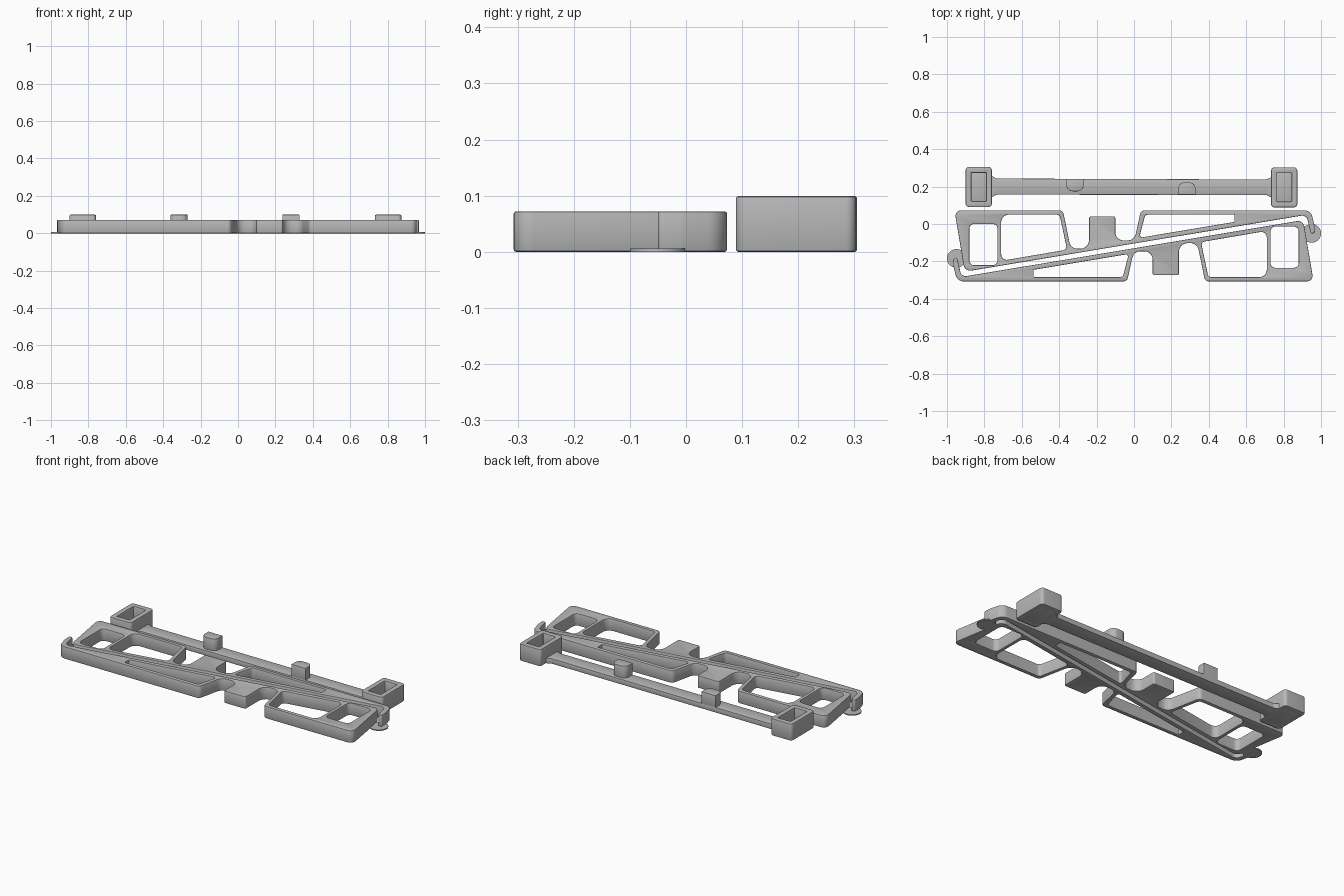
import bpy, math
from mathutils import Vector

cube = bpy.data.objects.get("Cube")
if cube:
    bpy.data.objects.remove(cube, do_unlink=True)

grey = bpy.data.materials.new("plain grey")
grey.use_nodes = True
COLOUR = (0.48, 0.48, 0.48, 1)
grey.diffuse_color = COLOUR
grey.node_tree.nodes["Principled BSDF"].inputs["Base Color"].default_value = COLOUR

CY = -0.117          # centre of the pair of interlocking frames
FRAME_H = 0.072
BOX_H = 0.099


def rounded(corners, steps=8):
    """Turn (x, y, radius) corners into a smooth closed outline."""
    out = []
    n = len(corners)
    for i, (x, y, r) in enumerate(corners):
        p = Vector((x, y))
        a = Vector(corners[i - 1][:2]) - p
        b = Vector(corners[(i + 1) % n][:2]) - p
        if r <= 0:
            out.append(p)
            continue
        half = a.angle(b) / 2
        t = min(r / math.tan(half), a.length * 0.49, b.length * 0.49)
        r = t * math.tan(half)
        a.normalize()
        b.normalize()
        centre = p + (a + b).normalized() * (r / math.sin(half))
        start, end = p + a * t - centre, p + b * t - centre
        sweep = start.angle(end)
        for k in range(steps + 1):
            f = k / steps
            v = (start * math.sin((1 - f) * sweep) + end * math.sin(f * sweep)) / math.sin(sweep)
            out.append(centre + v)
    return out


def rect(x0, x1, y0, y1, r):
    return [(x0, y0, r), (x1, y0, r), (x1, y1, r), (x0, y1, r)]


def plate(name, outlines, z0, z1, bevel=0.004):
    """Extrude an outline with optional holes, with softened rims."""
    curve = bpy.data.curves.new(name, "CURVE")
    curve.dimensions = "2D"
    curve.fill_mode = "BOTH"
    curve.extrude = (z1 - z0) / 2 - bevel
    curve.bevel_depth = bevel
    curve.bevel_resolution = 1
    curve.offset = -bevel
    for corners in outlines:
        pts = rounded(corners)
        spline = curve.splines.new("POLY")
        spline.points.add(len(pts) - 1)
        for sp, p in zip(spline.points, pts):
            sp.co = (p.x, p.y, 0, 1)
        spline.use_cyclic_u = True
    obj = bpy.data.objects.new(name, curve)
    bpy.context.collection.objects.link(obj)
    obj.location.z = (z0 + z1) / 2
    bpy.ops.object.select_all(action="DESELECT")
    obj.select_set(True)
    bpy.context.view_layer.objects.active = obj
    bpy.ops.object.convert(target="MESH")
    obj = bpy.context.object
    bpy.ops.object.mode_set(mode="EDIT")
    bpy.ops.mesh.select_all(action="SELECT")
    bpy.ops.mesh.remove_doubles(threshold=0.0002)
    bpy.ops.mesh.normals_make_consistent(inside=False)
    bpy.ops.object.mode_set(mode="OBJECT")
    bpy.ops.object.shade_smooth_by_angle(angle=math.radians(35))
    obj.data.materials.clear()
    obj.data.materials.append(grey)
    return obj


# Frame outline: hook, lower rail, first arch, block, second arch, wide end, diagonal
frame_outline = [
    (-0.967, -0.067, 0.009), (-0.965, -0.11, 0.05), (-0.945, -0.19, 0.045),
    (-0.037, -0.19, 0.025), (-0.002, -0.03, 0.045),
    (0.1, -0.028, 0.045), (0.1, -0.157, 0.01),
    (0.24, -0.157, 0.01), (0.24, 0.014, 0.048),
    (0.338, 0.016, 0.045), (0.38, -0.19, 0.025),
    (0.96, -0.19, 0.03), (0.905, 0.138, 0.035),
    (-0.922, -0.166, 0.03), (-0.945, -0.067, 0.009),
]
long_hole = [(-0.537, -0.128, 0.004), (-0.028, -0.043, 0.012),
             (-0.06, -0.167, 0.02), (-0.537, -0.167, 0.004)]
wide_hole = [(0.358, 0.02, 0.02), (0.71, 0.08, 0.03),
             (0.71, -0.167, 0.04), (0.398, -0.167, 0.02)]
end_hole = rect(0.73, 0.88, -0.117, 0.103, 0.025)

# Two identical frames, turned half a circle to interlock, each with a thin foot disc
for side, turn in (("front", 0), ("back", math.pi)):
    frame = plate(side + "_frame", [frame_outline, long_hole, wide_hole, end_hole], 0, FRAME_H)
    frame.location.y = CY
    frame.rotation_euler.z = turn
    sign = -1 if side == "front" else 1
    bpy.ops.mesh.primitive_cylinder_add(vertices=40, radius=0.05, depth=0.006,
                                        location=(sign * 0.95, CY + sign * 0.067, 0.003))
    disc = bpy.context.object
    disc.name = side + "_foot_disc"
    disc.data.materials.append(grey)
    bpy.ops.object.shade_smooth_by_angle(angle=math.radians(35))

# Connecting bar with flared ends
plate("connecting_bar", [[
    (-0.775, 0.265, 0), (-0.757, 0.255, 0.01), (-0.735, 0.243, 0.02),
    (0.71, 0.238, 0.02), (0.735, 0.252, 0.01), (0.75, 0.262, 0),
    (0.75, 0.132, 0), (0.735, 0.142, 0.01), (0.71, 0.155, 0.02),
    (-0.735, 0.157, 0.02), (-0.757, 0.145, 0.01), (-0.775, 0.135, 0)]], 0, 0.03, 0.002)

# Open-topped sockets at the bar ends
for side, x, y in (("right", -0.83, 0.198), ("left", 0.803, 0.196)):
    plate(side + "_socket",
          [rect(x - 0.07, x + 0.07, y - 0.107, y + 0.107, 0.018),
           rect(x - 0.04, x + 0.04, y - 0.076, y + 0.076, 0.002)], 0, BOX_H)
    plate(side + "_socket_floor",
          [rect(x - 0.046, x + 0.046, y - 0.082, y + 0.082, 0)], 0, 0.028, 0.001)

# Half-round pins standing on opposite edges of the bar
for side, x, flat, tip in (("right", -0.315, 0.241, 0.175), ("left", 0.283, 0.156, 0.222)):
    plate(side + "_pin", [[(x - 0.046, flat, 0.002), (x + 0.046, flat, 0.002),
                           (x + 0.046, tip, 0.045), (x - 0.046, tip, 0.045)]],
          0.015, BOX_H, 0.002)
